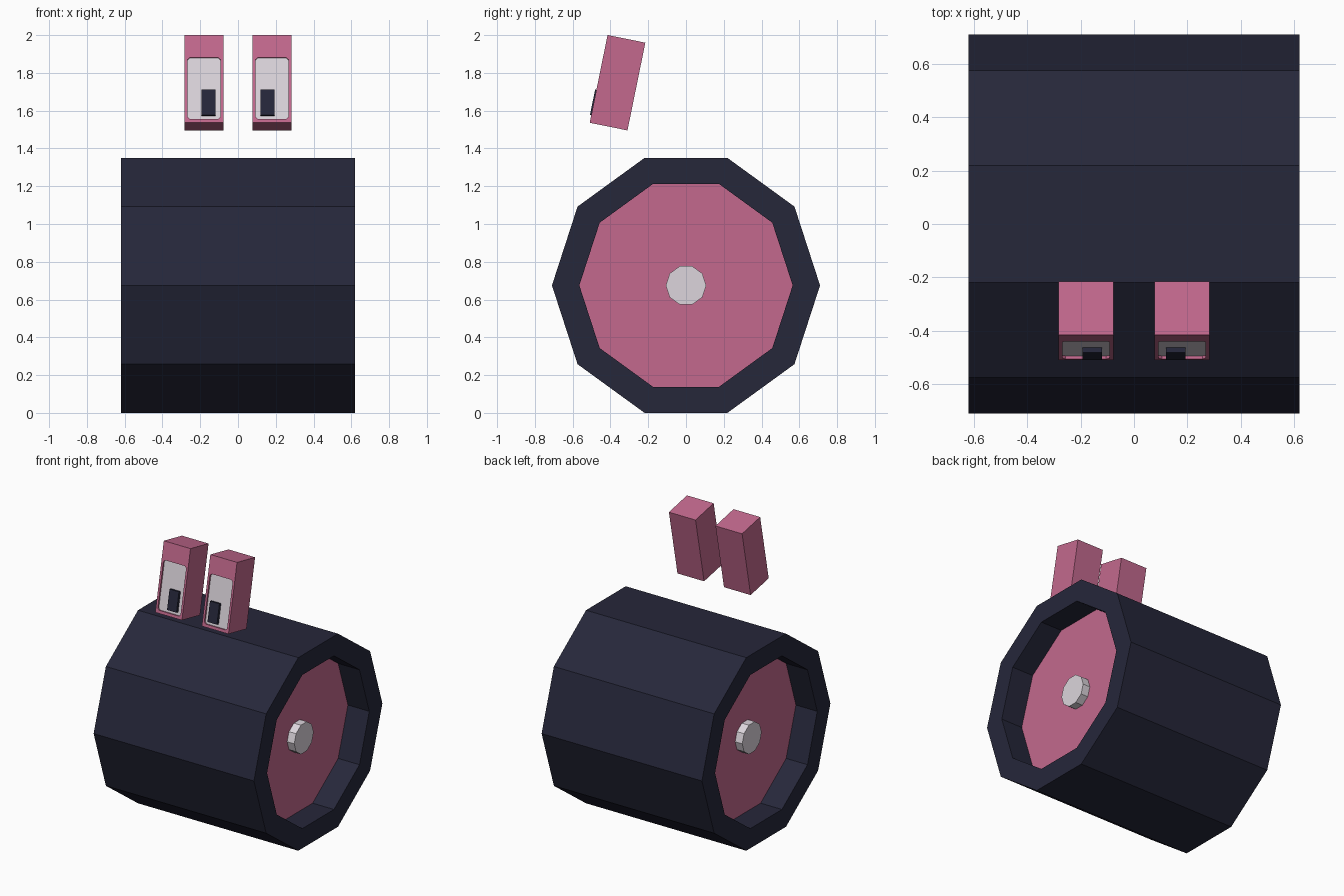
import bpy, bmesh, math
from mathutils import Matrix, Vector

if "Cube" in bpy.data.objects:
    bpy.data.objects.remove(bpy.data.objects["Cube"])


def material(name, rgb):
    m = bpy.data.materials.new(name)
    m.diffuse_color = (*rgb, 1)
    m.use_nodes = True
    m.node_tree.nodes["Principled BSDF"].inputs["Base Color"].default_value = m.diffuse_color
    return m


NAVY = material("dark navy", (0.019, 0.020, 0.042))
PINK = material("dusty pink", (0.546, 0.141, 0.270))
WHITE = material("pale grey", (0.716, 0.665, 0.716))


def make(name, bm, mats, matrix=Matrix()):
    bmesh.ops.recalc_face_normals(bm, faces=bm.faces[:])
    mesh = bpy.data.meshes.new(name)
    bm.to_mesh(mesh)
    bm.free()
    for m in mats:
        mesh.materials.append(m)
    ob = bpy.data.objects.new(name, mesh)
    bpy.context.collection.objects.link(ob)
    ob.matrix_world = matrix
    return ob


def decagon_drum(radius, depth):
    """Ten-sided drum along x with corners pointing at +y and -y."""
    bm = bmesh.new()
    bmesh.ops.create_cone(bm, cap_ends=True, segments=10, radius1=radius,
                          radius2=radius, depth=depth)
    # z axis to x, then put a corner exactly on the y axis
    bmesh.ops.rotate(bm, verts=bm.verts, matrix=Matrix.Rotation(math.pi / 2, 3, 'Y'))
    v = max(bm.verts, key=lambda v: v.co.y)
    a = math.atan2(v.co.z, v.co.y)
    bmesh.ops.rotate(bm, verts=bm.verts, matrix=Matrix.Rotation(-a, 3, 'X'))
    return bm


def box(x0, x1, y0, y1, z0, z1):
    bm = bmesh.new()
    bmesh.ops.create_cube(bm, size=1)
    for v in bm.verts:
        v.co = ((x0 + x1) / 2 + v.co.x * (x1 - x0),
                (y0 + y1) / 2 + v.co.y * (y1 - y0),
                (z0 + z1) / 2 + v.co.z * (z1 - z0))
    return bm


# Wheel: drum with recessed pink end discs
CENTRE = Vector((0, 0, 0.675))
bm = decagon_drum(0.7097, 1.24)
bm.normal_update()
for cap in [f for f in bm.faces if abs(f.normal.x) > 0.9]:
    bmesh.ops.inset_individual(bm, faces=[cap], thickness=0.145)
    side = math.copysign(1, cap.calc_center_median().x)
    new = bmesh.ops.extrude_discrete_faces(bm, faces=[cap])["faces"][0]
    bmesh.ops.translate(bm, verts=new.verts, vec=(-side * 0.165, 0, 0))
    new.material_index = 1
make("wheel", bm, [NAVY, PINK], Matrix.Translation(CENTRE))

# Hub caps on both ends
for side, label in ((-1, "left"), (1, "right")):
    make(label + "_hub", decagon_drum(0.107, 0.06), [WHITE],
         Matrix.Translation(CENTRE + Vector((side * 0.48, 0, 0))))

# Eyes: tilted boxes, each with a recessed pale panel and a raised pupil
TILT = Matrix.Translation((0, -0.3625, 1.748)) @ Matrix.Rotation(math.radians(-11.5), 4, 'X')
HALF_D, HALF_H = 0.102, 0.237
for side, label in ((-1, "left"), (1, "right")):
    xs = lambda a, b: sorted((side * a, side * b))
    bm = box(*xs(0.077, 0.283), -HALF_D, HALF_D, -HALF_H, HALF_H)
    bm.normal_update()
    front = min(bm.faces, key=lambda f: f.calc_center_median().y)
    bmesh.ops.inset_individual(bm, faces=[front], thickness=0.015)
    mid = front.calc_center_median()
    x0, x1 = xs(0.092, 0.268)
    for v in front.verts:
        v.co.x = x0 if v.co.x < mid.x else x1
        v.co.z = -0.217 if v.co.z < mid.z else 0.115
    panel = bmesh.ops.extrude_discrete_faces(bm, faces=[front])["faces"][0]
    bmesh.ops.translate(bm, verts=panel.verts, vec=(0, 0.012, 0))
    panel.material_index = 1
    # small cut corners on the recess
    corners = [e for v in panel.verts for e in v.link_edges
               if abs(e.verts[0].co.y - e.verts[1].co.y) > 0.005]
    bmesh.ops.bevel(bm, geom=corners, offset=0.012, segments=1,
                    affect='EDGES', profile=0.5, material=0)
    make(label + "_eye", bm, [PINK, WHITE], TILT)
    make(label + "_pupil", box(*xs(0.12, 0.193), -HALF_D - 0.007, -HALF_D + 0.014,
                               -0.197, -0.059), [NAVY], TILT)
